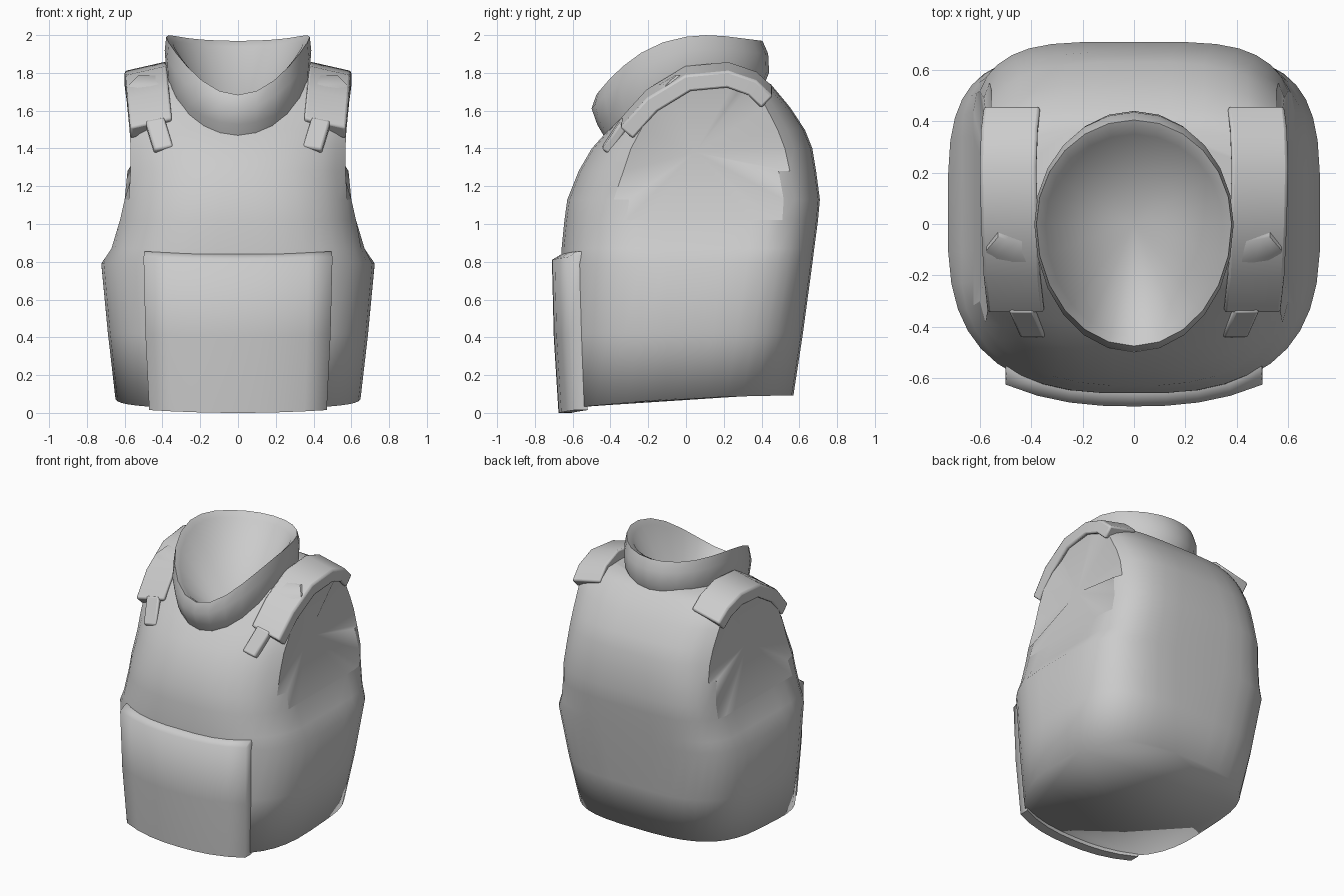
import bpy, bmesh, math
from mathutils import Vector

cube = bpy.data.objects.get("Cube")
if cube:
    bpy.data.objects.remove(cube, do_unlink=True)

mat = bpy.data.materials.new("plain_grey")
mat.use_nodes = True
GREY = (0.6, 0.6, 0.6, 1)
mat.diffuse_color = GREY
mat.node_tree.nodes["Principled BSDF"].inputs["Base Color"].default_value = GREY


def smooth(ob, angle):
    bpy.ops.object.select_all(action='DESELECT')
    ob.select_set(True)
    bpy.context.view_layer.objects.active = ob
    bpy.ops.object.shade_smooth_by_angle(angle=math.radians(angle))


def loft(name, rings, apex=None, capped=True, angle=40):
    """Skin closed rings of equal length; cap the ends or fan the last to an apex."""
    bm = bmesh.new()
    rows = [[bm.verts.new(p) for p in ring] for ring in rings]
    n = len(rows[0])
    for a, b in zip(rows, rows[1:]):
        for i in range(n):
            j = (i + 1) % n
            bm.faces.new((a[i], a[j], b[j], b[i]))
    if capped:
        bm.faces.new(rows[0][::-1])
        bm.faces.new(rows[-1])
    if apex:
        tip = bm.verts.new(apex)
        for i in range(n):
            bm.faces.new((rows[-1][i], rows[-1][(i + 1) % n], tip))
    bmesh.ops.recalc_face_normals(bm, faces=bm.faces)
    me = bpy.data.meshes.new(name)
    bm.to_mesh(me)
    bm.free()
    ob = bpy.data.objects.new(name, me)
    bpy.context.collection.objects.link(ob)
    me.materials.append(mat)
    smooth(ob, angle)
    return ob


# Vest body: rounded box sections, rounder in front, sides flattened at the arms
def section(z, w, front, back, flat, n_front, n_back, count=40):
    ring = []
    for i in range(count):
        t = math.tau * (i + 0.5) / count
        c, s = math.cos(t), math.sin(t)
        n = n_back if s > 0 else n_front
        x = math.copysign(abs(c) ** (2 / n), c) * w * flat
        y = abs(s) ** (2 / n) * (back if s > 0 else front)
        lift = (0.025 + 0.065 * y - 0.04 * abs(y)) * max(0, 1 - z / 0.4)
        ring.append((max(-w, min(w, x)), y, z + lift))
    return ring


levels = [
    (0.06, 0.65, -0.65, 0.57, 1, 2.8, 3), (0.42, 0.69, -0.66, 0.62, 1, 2.8, 3.5),
    (0.79, 0.725, -0.66, 0.67, 1, 2.8, 4), (0.87, 0.67, -0.66, 0.68, 1.03, 2.8, 4.1),
    (1.02, 0.625, -0.645, 0.70, 1.06, 2.7, 4.1),
    (1.13, 0.60, -0.63, 0.71, 1.09, 2.6, 4.1), (1.28, 0.585, -0.57, 0.69, 1.11, 2.4, 3.8),
    (1.40, 0.575, -0.50, 0.67, 1.13, 2.4, 3.5), (1.50, 0.575, -0.41, 0.63, 1.14, 2.4, 3.3),
    (1.62, 0.575, -0.30, 0.55, 1.15, 2.4, 3.3), (1.74, 0.575, -0.17, 0.45, 1.15, 2.6, 3.3),
    (1.785, 0.53, -0.08, 0.37, 1.12, 3, 3.3)]
body = loft("vest_body", [section(*lv) for lv in levels])


# Neck opening cut through the top of the body
def oval(rx, front, back, zf, count=24):
    ring = []
    for i in range(count):
        t = math.tau * i / count
        y = math.sin(t) * (back if math.sin(t) > 0 else -front)
        ring.append((rx * math.cos(t), y, zf(y)))
    return ring


cutter = loft("neck_cutter", [oval(0.34, -0.35, 0.37, lambda y, z=z: z) for z in (1.3, 2.2)])
cutter.hide_render = True
cut = body.modifiers.new("neck_hole", 'BOOLEAN')
cut.operation, cut.object, cut.solver = 'DIFFERENCE', cutter, 'EXACT'
bpy.context.view_layer.objects.active = body
bpy.ops.object.modifier_apply(modifier=cut.name)
bpy.data.objects.remove(cutter, do_unlink=True)
smooth(body, 40)

# Armholes: flat sides become shallow dished panels with a crisp rim; soft hem
bm = bmesh.new()
bm.from_mesh(body.data)
for e in bm.edges:
    if all(v.co.z < 0.12 for v in e.verts):
        e.smooth = True
for side in (1, -1):
    flat = [f for f in bm.faces if f.normal.x * side > 0.93
            and 1.03 < f.calc_center_median().z < 1.74
            and f.calc_center_median().x * side > 0.56]
    rim_edges = [e for e in bm.edges if sum(f in flat for f in e.link_faces) == 1]
    bmesh.ops.delete(bm, geom=flat, context='FACES_KEEP_BOUNDARY')
    hub = bm.verts.new((0.525 * side, 0.05, 1.38))
    for e in rim_edges:
        f = bm.faces.new((*e.verts, hub))
        f.smooth = True
        e.smooth = False
bmesh.ops.recalc_face_normals(bm, faces=bm.faces)
bm.to_mesh(body.data)
bm.free()


# Collar: high at the back, dipping to the front, funnel inside
def rim(y):
    if y > 0.16:
        return 2.0 - 0.03 * (y - 0.16) / 0.24
    return 2.0 - 0.31 * ((0.16 - y) / 0.63) ** 2.6


def base(y):
    return 1.73 - 0.29 * (max(0, -y) / 0.42) ** 0.95


def between(f):
    return lambda y: base(y * 0.88) * (1 - f) + rim(y * 0.95) * f


loft("collar", [
    oval(0.35, -0.42, 0.41, base),
    oval(0.38, -0.47, 0.44, between(0.3)),
    oval(0.388, -0.50, 0.435, between(0.72)),
    oval(0.38, -0.475, 0.405, rim),
    oval(0.345, -0.44, 0.35, lambda y: rim(y * 1.05) - 0.035)],
    apex=(0, 0, 1.35), capped=False, angle=70)


# Front panel: curved plate over the lower front
def panel_ring(z, half, front, depth, cols=9):
    out, inner = [], []
    for i in range(cols):
        u = 2 * i / (cols - 1) - 1
        y = front + 0.085 * abs(u) ** 2.5
        out.append((u * half, y, z + 0.015 * u * u))
        inner.append((u * half, y + depth, z + 0.015 * u * u))
    return out + inner[::-1]


loft("front_panel", [
    panel_ring(0.0, 0.47, -0.675, 0.07), panel_ring(0.4, 0.49, -0.70, 0.08),
    panel_ring(0.81, 0.50, -0.71, 0.08), panel_ring(0.84, 0.495, -0.66, 0.05)], angle=75)


# Shoulder straps and their hanging tabs, swept along the shoulder
def strap(name, side, path, width, thick, drop):
    pts = [Vector(p) for p in path]
    across = Vector((width / 2, 0, -drop / 2))
    rings = []
    for i, p in enumerate(pts):
        d = pts[min(i + 1, len(pts) - 1)] - pts[max(i - 1, 0)]
        up = Vector((0, -d.z, d.y)).normalized() * thick / 2
        ring = [p + across + up, p - across + up, p - across - up, p + across - up]
        rings.append([(v.x * side, v.y, v.z) for v in ring])
    ob = loft(name, rings)
    bev = ob.modifiers.new("soft_edges", 'BEVEL')
    bev.width, bev.segments = 0.012, 2
    bev.limit_method, bev.angle_limit = 'ANGLE', math.radians(50)


for side, label in ((1, "left"), (-1, "right")):
    strap(label + "_shoulder_strap", side, [
        (0.46, -0.315, 1.505), (0.475, -0.18, 1.655), (0.485, 0.01, 1.77),
        (0.49, 0.22, 1.79), (0.485, 0.35, 1.745), (0.475, 0.43, 1.67)],
        0.22, 0.09, 0.05)
    strap(label + "_strap_tab", side, [
        (0.44, -0.32, 1.545), (0.393, -0.425, 1.39)],
        0.10, 0.05, 0.02)
